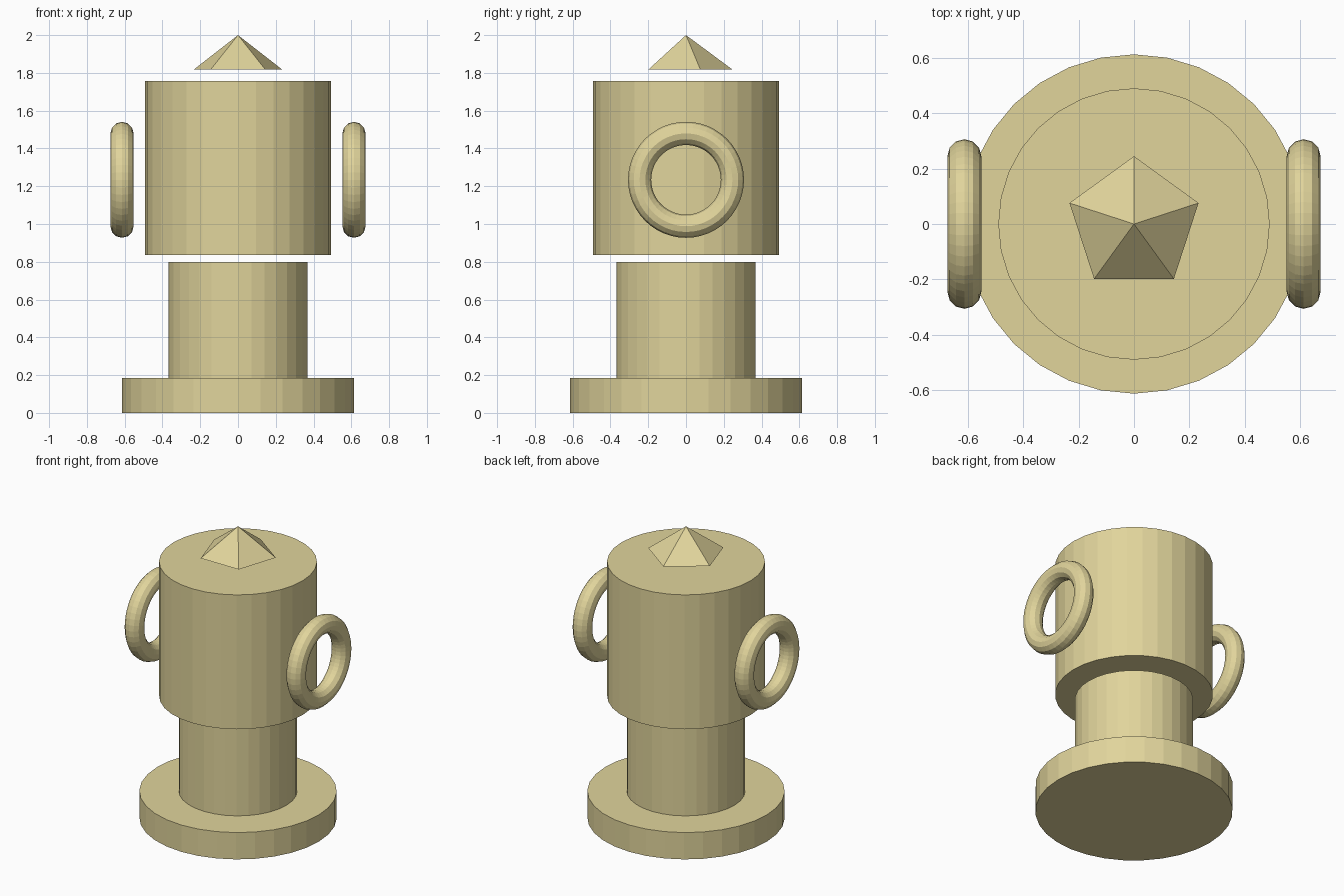
import bpy
from math import pi

if "Cube" in bpy.data.objects:
    bpy.data.objects.remove(bpy.data.objects["Cube"])

U = 0.614  # base radius, the unit all parts are sized from

clay = bpy.data.materials.new("pale_yellow")
clay.diffuse_color = (0.75, 0.66, 0.33, 1)
clay.use_nodes = True
clay.node_tree.nodes["Principled BSDF"].inputs["Base Color"].default_value = clay.diffuse_color


def finish(name):
    obj = bpy.context.object
    obj.name = name
    obj.data.materials.append(clay)
    return obj


def drum(name, radius, z0, z1):
    bpy.ops.mesh.primitive_cylinder_add(
        vertices=32, radius=radius, depth=z1 - z0, location=(0, 0, (z0 + z1) / 2))
    return finish(name)


# Stacked round body, with small gaps under the head and the cap
drum("base", U, 0, 0.184)
drum("column", 0.6 * U, 0.184, 0.8)
drum("head", 0.8 * U, 0.836, 1.758)

# Five-sided pointed cap
bpy.ops.mesh.primitive_cone_add(
    vertices=5, radius1=0.4 * U, radius2=0, depth=0.182, location=(0, 0, 1.909))
finish("cap")

# Ring on each side
for side, name in ((-1, "left_ring"), (1, "right_ring")):
    bpy.ops.mesh.primitive_torus_add(
        major_radius=0.4 * U, minor_radius=0.1 * U,
        major_segments=48, minor_segments=12,
        location=(side * U, 0, 1.234), rotation=(0, pi / 2, 0))
    finish(name)
